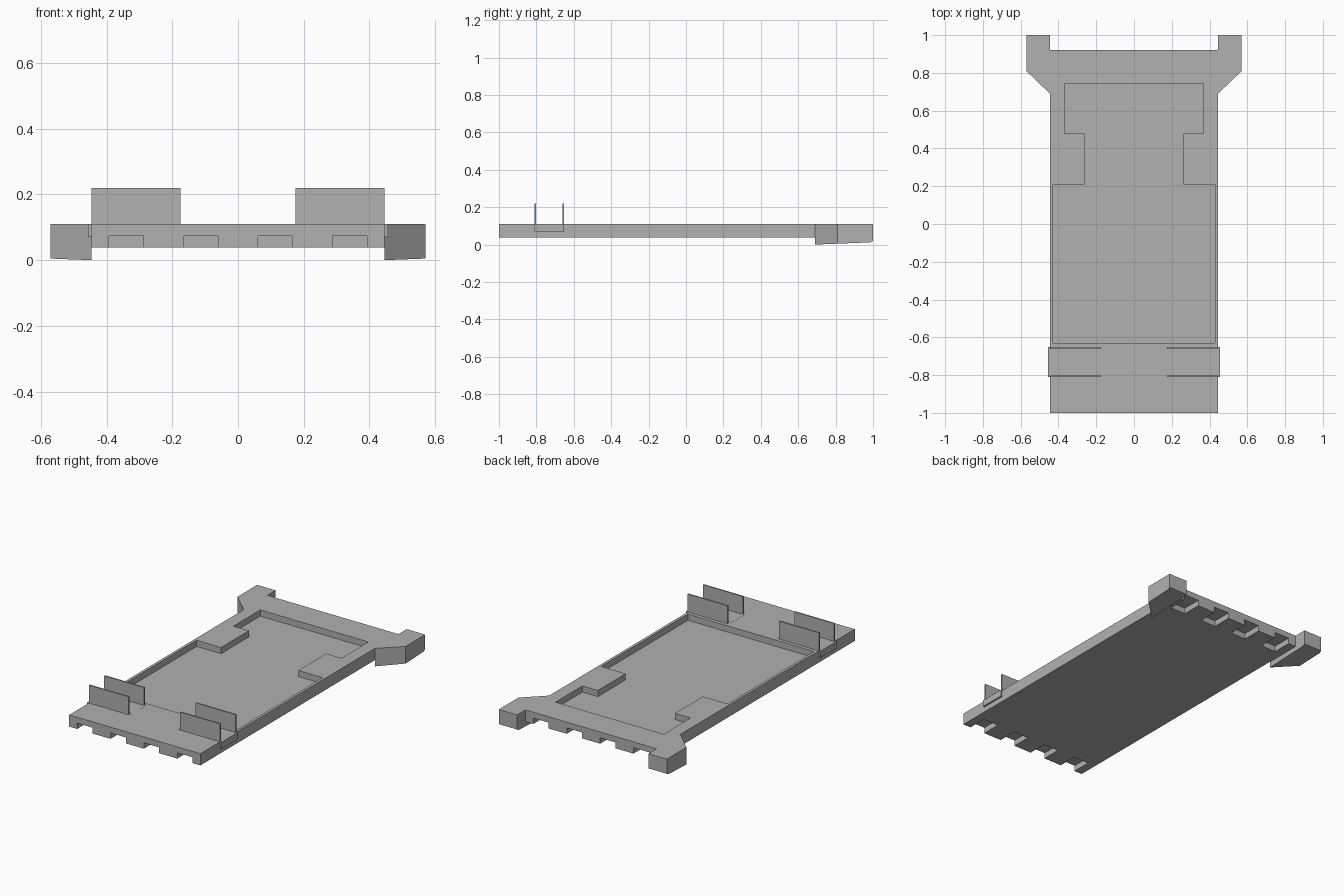
import bpy
import bmesh

cube = bpy.data.objects.get("Cube")
if cube:
    bpy.data.objects.remove(cube, do_unlink=True)

grey = bpy.data.materials.new("plain grey")
grey.use_nodes = True
grey.diffuse_color = (0.44, 0.44, 0.44, 1)
grey.node_tree.nodes["Principled BSDF"].inputs["Base Color"].default_value = grey.diffuse_color


def add_prism(bm, outline, z0, z1):
    """Extrude a flat outline from z0 up to z1."""
    face = bm.faces.new([bm.verts.new((x, y, z0)) for x, y in outline])
    top = bmesh.ops.extrude_face_region(bm, geom=[face])["geom"]
    bmesh.ops.translate(bm, vec=(0, 0, z1 - z0),
                        verts=[v for v in top if isinstance(v, bmesh.types.BMVert)])


def rect(x0, x1, y0, y1):
    return [(x0, y0), (x1, y0), (x1, y1), (x0, y1)]


def make(name, prisms, shape=None):
    """Build one object from (outline, z0, z1) prisms."""
    bm = bmesh.new()
    for prism in prisms:
        add_prism(bm, *prism)
    if shape:
        for v in bm.verts:
            shape(v)
    bmesh.ops.recalc_face_normals(bm, faces=bm.faces)
    mesh = bpy.data.meshes.new(name)
    bm.to_mesh(mesh)
    bm.free()
    mesh.materials.append(grey)
    obj = bpy.data.objects.new(name, mesh)
    bpy.context.collection.objects.link(obj)
    return obj


TOP, BOTTOM, FLOOR = 0.11, 0.038, 0.072
HALF, BACK = 0.445, 0.92

# Base plate
plate = make("base_plate", [(rect(-HALF, HALF, -1, BACK), BOTTOM, TOP)])

# Stepped tray recess, and notches under both ends
half_outline = [(0.428, -0.63), (0.428, 0.21), (0.262, 0.21),
                (0.262, 0.48), (0.367, 0.48), (0.367, 0.74)]
outline = half_outline + [(-x, y) for x, y in reversed(half_outline)]
cuts = [(outline, FLOOR, TOP + 0.05)]
for centre in (-0.34, -0.113, 0.113, 0.34):
    for y0, y1 in ((-1.05, -0.88), (BACK - 0.12, BACK + 0.05)):
        cuts.append((rect(centre - 0.052, centre + 0.052, y0, y1), 0, 0.074))
cutter = make("recess_cutter", cuts)
cutter.hide_render = True

cut = plate.modifiers.new("recesses", "BOOLEAN")
cut.operation = "DIFFERENCE"
cut.solver = "EXACT"
cut.object = cutter
bpy.context.view_layer.objects.active = plate
bpy.ops.object.modifier_apply(modifier=cut.name)
bpy.data.objects.remove(cutter, do_unlink=True)


# Corner ears have a slightly rising underside
def slope_underside(v):
    if v.co.z < 0.05:
        v.co.z = 0.02 if v.co.y > 0.995 else 0.04 * (v.co.y - 0.69)


for side, s in (("left", 1), ("right", -1)):
    ear = [(HALF, 0.69), (0.57, 0.81), (0.57, 0.985), (0.57, 1),
           (HALF, 1), (HALF, 0.985)]
    make(side + "_ear", [([(s * x, y) for x, y in ear], 0, TOP)], slope_underside)

    # Bracket block set into the plate, with two thin upright walls
    x0, x1 = sorted((s * 0.165, s * 0.456))
    make(side + "_bracket_base", [(rect(x0, x1, -0.81, -0.652), 0.07, TOP + 0.0005)])
    x0, x1 = sorted((s * 0.175, s * HALF))
    make(side + "_bracket_walls", [(rect(x0, x1, y, y + 0.009), TOP, 0.22)
                                   for y in (-0.81, -0.661)])
